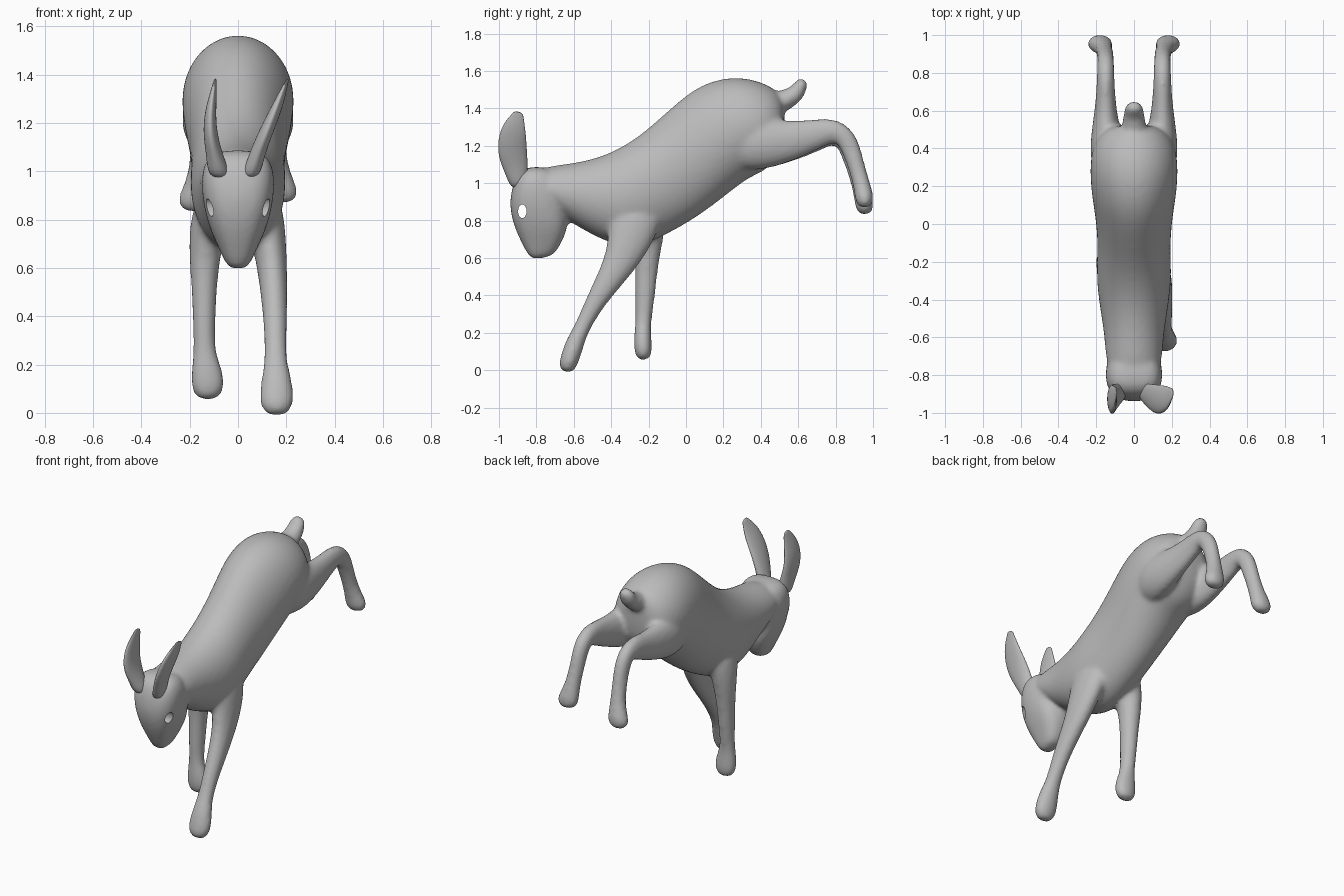
import bpy, bmesh, math
from mathutils import Vector

if "Cube" in bpy.data.objects:
    bpy.data.objects.remove(bpy.data.objects["Cube"])

grey = bpy.data.materials.new("plain grey")
grey.use_nodes = True
grey.diffuse_color = (0.5, 0.5, 0.5, 1)
grey.node_tree.nodes["Principled BSDF"].inputs["Base Color"].default_value = (0.5, 0.5, 0.5, 1)
SIDES = 16


def loft(bm, rings, power=1.0):
    """Skin a closed tube over rings given as (centre, up axis, side axis); low power is boxy."""
    def bend(s):
        return math.copysign(abs(s) ** power, s)
    angles = [2 * math.pi * i / SIDES for i in range(SIDES)]
    loops = [[bm.verts.new(c + u * bend(math.cos(a)) + v * bend(math.sin(a))) for a in angles]
             for c, u, v in rings]
    for a, b in zip(loops, loops[1:]):
        for i in range(SIDES):
            j = (i + 1) % SIDES
            bm.faces.new((a[i], a[j], b[j], b[i]))
    bm.faces.new(loops[0])
    bm.faces.new(loops[-1])


def slices(bm, pairs, power=1.0):
    """Loft from (y, z) of one edge, (y, z) of the opposite edge and half width."""
    rings = []
    for y1, z1, y2, z2, w in pairs:
        a, b = Vector((0, y1, z1)), Vector((0, y2, z2))
        rings.append(((a + b) / 2, (a - b) / 2, Vector((w, 0, 0))))
    loft(bm, rings, power)


def limb(bm, points):
    """Loft along (x, y, z, side radius, depth radius) with a rounded end."""
    cs = [Vector(p[:3]) for p in points]
    rings = []
    last = len(cs) - 1
    for i, p in enumerate(points):
        t = (cs[min(i + 1, last)] - cs[max(i - 1, 0)]).normalized()
        u = Vector((0, t.z, -t.y)).normalized() * p[4]
        v = Vector((p[3], 0, 0))
        rings.append((cs[i], u, v))
    rings.append((cs[last] + t * p[4] * 0.7, u * 0.65, v * 0.65))
    loft(bm, rings)


def finish(name, bm):
    bmesh.ops.recalc_face_normals(bm, faces=bm.faces)
    me = bpy.data.meshes.new(name)
    bm.to_mesh(me)
    bm.free()
    ob = bpy.data.objects.new(name, me)
    bpy.context.collection.objects.link(ob)
    me.materials.append(grey)
    me.polygons.foreach_set("use_smooth", [True] * len(me.polygons))
    ob.modifiers.new("round", 'SUBSURF').levels = 2
    ob.modifiers["round"].render_levels = 2
    return ob


body = bmesh.new()

# torso and neck: back edge, belly edge, half width
slices(body, [
    (-.86, 1.05, -.75, .90, .13), (-.74, 1.095, -.65, .81, .155),
    (-.60, 1.11, -.57, .76, .16), (-.45, 1.145, -.43, .68, .185),
    (-.30, 1.22, -.27, .64, .205), (-.17, 1.325, -.10, .72, .195),
    (-.02, 1.465, .06, .81, .205), (.10, 1.545, .21, .925, .23),
    (.26, 1.58, .34, 1.03, .24), (.40, 1.55, .43, 1.06, .225),
    (.49, 1.50, .50, 1.15, .17), (.53, 1.43, .525, 1.24, .09)])

# head: brow edge, throat edge, half width
slices(body, [
    (-.85, 1.09, -.72, 1.09, .10), (-.91, 1.05, -.68, 1.0, .15),
    (-.94, .95, -.65, .90, .155), (-.945, .86, -.63, .79, .138),
    (-.92, .765, -.64, .73, .112), (-.885, .69, -.67, .67, .08),
    (-.85, .62, -.695, .63, .055), (-.82, .59, -.73, .605, .035)], power=.75)

# front legs, the left one reaching forward
limb(body, [
    (.09, -.25, .92, .09, .15), (.125, -.285, .74, .075, .135),
    (.145, -.35, .57, .061, .088), (.155, -.48, .38, .05, .055),
    (.155, -.56, .22, .044, .041), (.16, -.593, .15, .064, .052),
    (.16, -.625, .05, .075, .052), (.16, -.635, .02, .062, .045)])
limb(body, [
    (-.09, -.23, .92, .09, .15), (-.135, -.20, .72, .075, .085),
    (-.14, -.21, .55, .055, .06), (-.14, -.22, .38, .048, .055),
    (-.14, -.228, .26, .044, .042), (-.13, -.232, .19, .064, .047),
    (-.125, -.23, .12, .073, .05), (-.125, -.228, .085, .062, .045)])

# hind legs kicked out behind, the right one slightly lower
for side, drop in ((1, 0), (-1, .035)):
    limb(body, [
        (side * .10, .22, 1.23, .10, .14), (side * .13, .36, 1.215, .11, .16),
        (side * .15, .50, 1.215, .075, .122),
        (side * .15, .66, 1.25 - drop / 3, .052, .088), (side * .15, .79, 1.29 - drop / 3, .047, .07),
        (side * .15, .86, 1.245 - drop / 2, .046, .06), (side * .152, .90, 1.13 - drop, .044, .048),
        (side * .162, .935, 1.01 - drop, .048, .045), (side * .18, .953, .93 - drop, .07, .052),
        (side * .182, .956, .90 - drop, .066, .047)])

# tail
limb(body, [(0, .47, 1.42, .075, .07), (0, .54, 1.45, .062, .055),
            (0, .585, 1.475, .056, .05), (0, .61, 1.515, .052, .04),
            (0, .618, 1.535, .045, .034)])

# blend the parts into one skin
skin = finish("body", body)
mod = skin.modifiers.new("blend", 'REMESH')
mod.mode = 'VOXEL'
mod.voxel_size = 0.014
mod.use_smooth_shade = True
mod = skin.modifiers.new("soften", 'SMOOTH')
mod.factor = 0.5
mod.iterations = 8

# open eye sockets, cut straight through the head
bpy.ops.mesh.primitive_cylinder_add(vertices=14, radius=1, depth=2, location=(0, -.875, .85),
                                    rotation=(0, math.pi / 2, 0))
socket = bpy.context.object
socket.name = "eye_socket_cutter"
socket.scale = (.037, .023, .3)
socket.hide_render = True
mod = skin.modifiers.new("eye sockets", 'BOOLEAN')
mod.operation = 'DIFFERENCE'
mod.solver = 'EXACT'
mod.object = socket
bpy.ops.object.select_all(action='DESELECT')
skin.select_set(True)
bpy.context.view_layer.objects.active = skin
for name in [m.name for m in skin.modifiers]:
    bpy.ops.object.modifier_apply(modifier=name)
bpy.data.objects.remove(socket)
bpy.ops.object.shade_smooth_by_angle(angle=math.radians(50))

# ears: long thin leaves
ears = {
    "left_ear": [(.05, -.89, .97, .04, .045), (.075, -.905, 1.06, .034, .062),
                 (.11, -.927, 1.15, .032, .08), (.145, -.93, 1.23, .028, .078),
                 (.175, -.92, 1.30, .02, .064), (.198, -.90, 1.36, .008, .034)],
    "right_ear": [(-.075, -.89, .97, .05, .045), (-.095, -.905, 1.06, .036, .062),
                  (-.115, -.927, 1.15, .03, .08), (-.116, -.93, 1.23, .025, .078),
                  (-.106, -.92, 1.30, .018, .064), (-.097, -.90, 1.36, .008, .034)]}
for name, points in ears.items():
    bm = bmesh.new()
    limb(bm, points)
    finish(name, bm)
